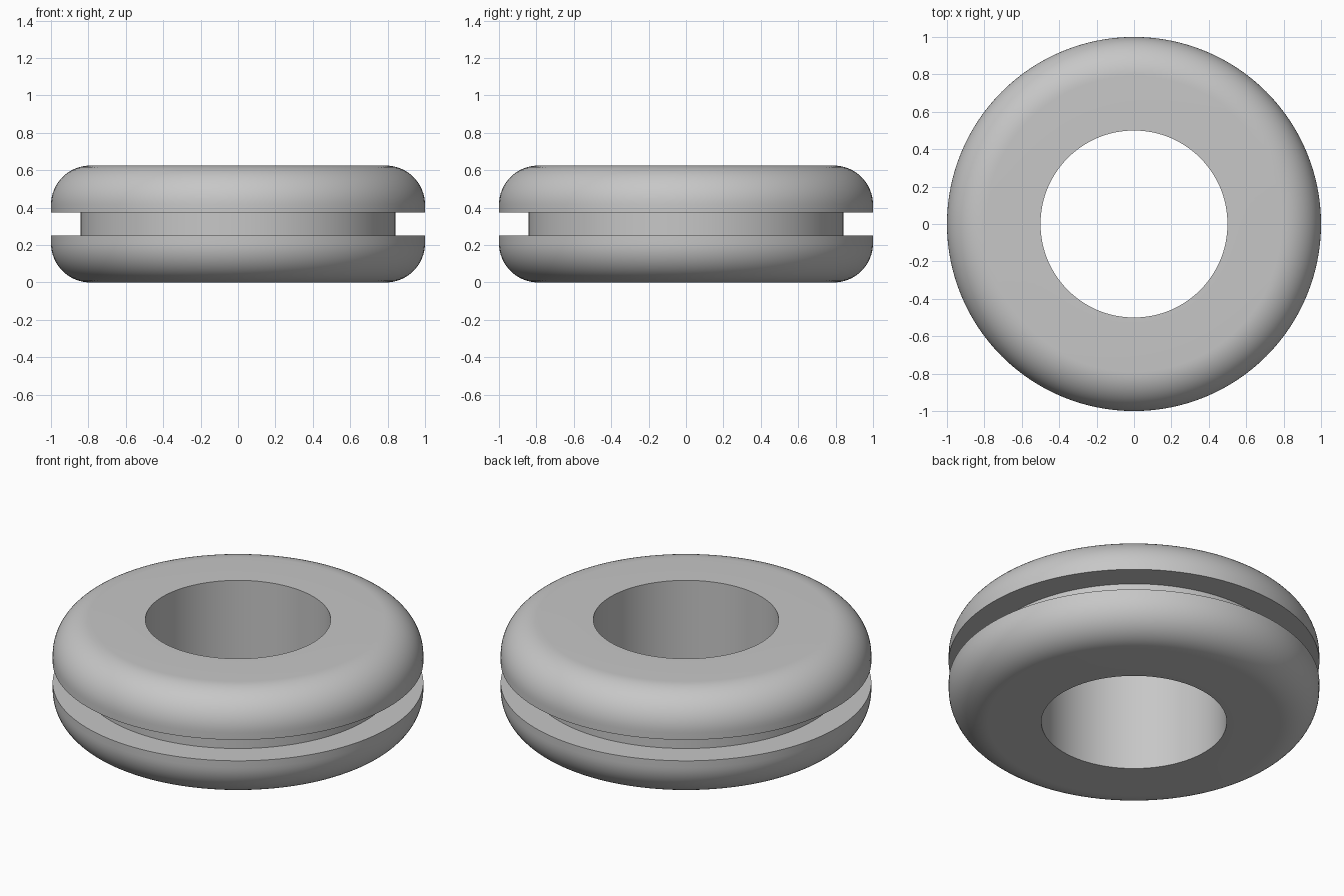
import bpy
import bmesh
from math import sin, cos, pi, radians

cube = bpy.data.objects.get("Cube")
if cube:
    bpy.data.objects.remove(cube)

HEIGHT = 0.625
OUTER, HOLE, GROOVE = 1.0, 0.5, 0.843
GROOVE_BOTTOM = 0.25
FILLET = 0.21
ARC_STEPS = 16
SIDES = 128

# Plain grey rubber
rubber = bpy.data.materials.new("grey_rubber")
rubber.use_nodes = True
colour = (0.57, 0.57, 0.57, 1)
rubber.diffuse_color = colour
rubber.node_tree.nodes["Principled BSDF"].inputs["Base Color"].default_value = colour

# Lower half of the cross-section: hole edge, rounded rim, groove
lower = [(HOLE, 0)]
for i in range(ARC_STEPS + 1):
    a = pi / 2 * i / ARC_STEPS
    lower.append((OUTER - FILLET + FILLET * sin(a), FILLET - FILLET * cos(a)))
lower += [(OUTER, GROOVE_BOTTOM), (GROOVE, GROOVE_BOTTOM)]

# Upper half mirrors the lower one
profile = lower + [(r, HEIGHT - z) for r, z in reversed(lower)]

# Revolve the closed section around z
bm = bmesh.new()
rings = []
for s in range(SIDES):
    t = 2 * pi * s / SIDES
    rings.append([bm.verts.new((r * cos(t), r * sin(t), z)) for r, z in profile])
for s in range(SIDES):
    a, b = rings[s], rings[(s + 1) % SIDES]
    for i in range(len(profile)):
        j = (i + 1) % len(profile)
        bm.faces.new((a[i], b[i], b[j], a[j]))
bmesh.ops.recalc_face_normals(bm, faces=bm.faces)

mesh = bpy.data.meshes.new("grommet")
bm.to_mesh(mesh)
bm.free()
mesh.materials.append(rubber)
grommet = bpy.data.objects.new("grommet", mesh)
bpy.context.collection.objects.link(grommet)

# Smooth rims with crisp hole and groove edges
bpy.ops.object.select_all(action='DESELECT')
grommet.select_set(True)
bpy.context.view_layer.objects.active = grommet
bpy.ops.object.shade_smooth_by_angle(angle=radians(30))
